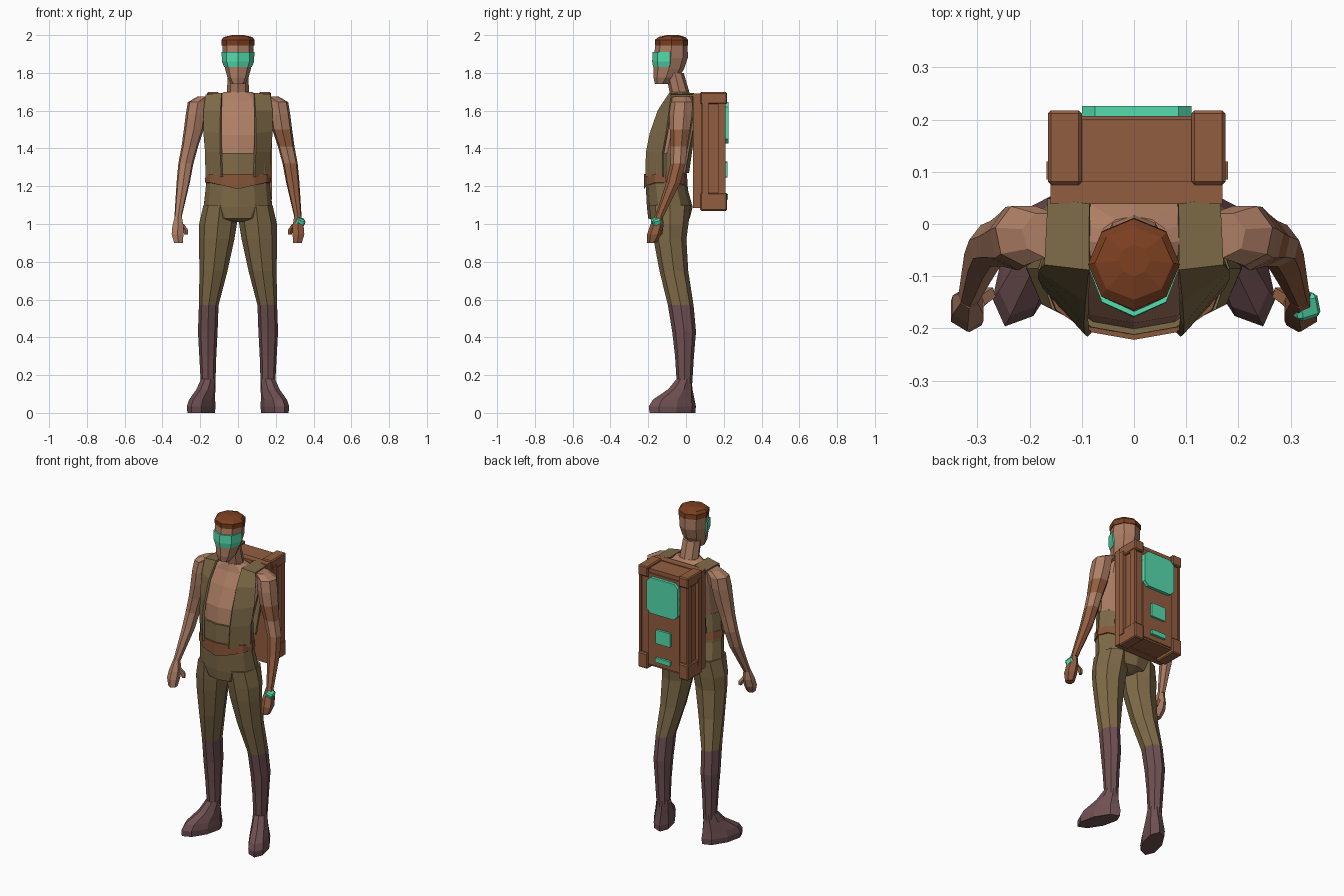
import bpy, bmesh, math
from mathutils import Matrix

if "Cube" in bpy.data.objects:
    bpy.data.objects.remove(bpy.data.objects["Cube"])

def mat(name, *c):
    m = bpy.data.materials.new(name)
    m.diffuse_color = (*c, 1)
    m.use_nodes = True
    m.node_tree.nodes["Principled BSDF"].inputs["Base Color"].default_value = m.diffuse_color
    return m

SKIN = mat("skin", .42, .21, .13)
OLIVE = mat("olive", .21, .145, .065)
BOOT = mat("boot", .16, .08, .085)
PACK = mat("pack", .29, .11, .05)
BELT = mat("belt", .25, .095, .04)
HAIR = mat("hair", .2, .05, .015)
GLOW = mat("glow", .09, .72, .42)

def finish(name, bm, mats, mirror=False):
    bmesh.ops.recalc_face_normals(bm, faces=bm.faces)
    me = bpy.data.meshes.new(name)
    bm.to_mesh(me)
    bm.free()
    for m in mats:
        me.materials.append(m)
    ob = bpy.data.objects.new(name, me)
    bpy.context.collection.objects.link(ob)
    if mirror:
        ob.modifiers.new("mirror", 'MIRROR')
    return ob

def loft(name, rings, n, mats, mirror=False, cols=None, band=None, flip=1):
    """Rings are (x, y, z, rx, ry[, turn]); vertex 0 points to the front."""
    bm = bmesh.new()
    loops = []
    for r in rings:
        x, y, z, rx, ry = r[:5]
        t = r[5] if len(r) > 5 else 0
        loop = []
        for i in range(n):
            a = 2 * math.pi * i / n
            u, v = rx * math.sin(a), -ry * math.cos(a)
            loop.append(bm.verts.new((flip * (x + u * math.cos(t) - v * math.sin(t)),
                                      y + u * math.sin(t) + v * math.cos(t), z)))
        loops.append(loop)
    for k in range(len(loops) - 1):
        for i in (cols or range(n)):
            j = (i + 1) % n
            f = bm.faces.new((loops[k][i % n], loops[k][j], loops[k + 1][j], loops[k + 1][i % n]))
            if band:
                f.material_index = band(k)
    if cols is None:
        bm.faces.new(loops[0])
        f = bm.faces.new(loops[-1])
        if band:
            f.material_index = band(len(loops) - 2)
    bmesh.ops.delete(bm, geom=[v for v in bm.verts if not v.link_faces], context='VERTS')
    return finish(name, bm, mats, mirror)

def box(name, lo, hi, m, bevel=0.0, mirror=False):
    bm = bmesh.new()
    size = [b - a for a, b in zip(lo, hi)]
    mid = [(a + b) / 2 for a, b in zip(lo, hi)]
    bmesh.ops.create_cube(bm, size=1, matrix=Matrix.Translation(mid) @ Matrix.Diagonal((*size, 1)))
    if bevel:
        bmesh.ops.bevel(bm, geom=bm.edges[:], offset=bevel, segments=1, affect='EDGES')
    return finish(name, bm, [m], mirror)

def span(z, hw, yf, yb):
    return (0, (yf + yb) / 2, z, hw, (yb - yf) / 2)

# torso: bare chest above the high trouser waist
loft("chest", [span(1.34, .152, -.205, -.005), span(1.47, .168, -.19, .03), span(1.58, .178, -.142, .05),
               span(1.655, .172, -.098, .05), span(1.70, .07, -.085, .015)], 12, [SKIN])
loft("trouser_waist", [span(1.01, .07, -.15, -.03), span(1.03, .13, -.2, .02), span(1.09, .182, -.207, .035),
                       span(1.2, .17, -.213, .005), span(1.375, .162, -.212, .0)], 12, [OLIVE])
belt = loft("belt", [span(1.185, .175, -.222, .01), span(1.265, .172, -.222, .005)], 12, [BELT])
for v in belt.data.vertices:            # buckle dips at the front centre, rises at the sides
    if v.co.z < 1.2:
        v.co.z += .035 * min(1, abs(v.co.x) / .15)

# shoulder straps: ribbon edges as inner point, outer point
ribbon = [((.085, -.212, 1.25), (.168, -.12, 1.25)), ((.09, -.208, 1.38), (.17, -.12, 1.38)),
          ((.092, -.188, 1.48), (.18, -.10, 1.49)), ((.09, -.145, 1.6), (.18, -.085, 1.6)),
          ((.085, -.085, 1.69), (.17, -.075, 1.68)), ((.085, .035, 1.69), (.165, .045, 1.68)),
          ((.08, .055, 1.58), (.15, .045, 1.58)), ((.05, .01, 1.27), (.13, -.01, 1.27))]
bm = bmesh.new()
pts = [[bm.verts.new(p) for p in pair] for pair in ribbon]
for a, b in zip(pts, pts[1:]):
    bm.faces.new((a[0], a[1], b[1], b[0]))
strap = finish("shoulder_straps", bm, [OLIVE], True)
sol = strap.modifiers.new("thickness", 'SOLIDIFY')
sol.thickness, sol.offset = .012, 0

# legs: trousers down to the knee, boots below
loft("legs", [(.095, -.085, 1.1, .088, .11), (.106, -.085, 1.0, .1, .098), (.113, -.085, .92, .094, .087),
              (.13, -.064, .75, .074, .076), (.155, -.028, .57, .052, .068), (.16, -.01, .43, .052, .063),
              (.16, -.008, .3, .045, .05), (.158, -.008, .14, .038, .04)],
     8, [OLIVE, BOOT], True, band=lambda k: int(k > 3))
loft("feet", [(.195, -.072, .0, .056, .132, .4), (.195, -.072, .035, .06, .135, .4),
              (.19, -.065, .07, .055, .12, .4), (.17, -.03, .125, .047, .07, .4),
              (.158, -.01, .18, .04, .043, .4)], 8, [BOOT], True)

# arms and hands: the +x arm is artificial from the upper arm down
ARM = [(.17, -.02, 1.675, .045, .045), (.212, -.02, 1.645, .055, .06), (.222, -.025, 1.58, .056, .064),
       (.234, -.03, 1.5, .054, .056), (.255, -.035, 1.41, .045, .046), (.276, -.04, 1.32, .041, .042),
       (.29, -.065, 1.22, .036, .04), (.317, -.14, 1.04, .02, .023)]
HAND = [(.316, -.142, 1.05, .019, .02), (.318, -.155, .99, .034, .036), (.32, -.168, .945, .036, .038),
        (.315, -.182, .9, .026, .025)]
THUMB = [(.3, -.15, 1.0, .014, .018), (.28, -.135, .97, .016, .016), (.275, -.135, .945, .01, .012)]
for side, s, m in (("left", 1, PACK), ("right", -1, SKIN)):
    loft(side + "_arm", ARM, 7, [SKIN, m], band=lambda k: int(k in (3, 5, 6)), flip=s)
    loft(side + "_hand", HAND, 6, [m], flip=s)
    loft(side + "_thumb", THUMB, 5, [m], flip=s)
# wrist screen
watch = box("wrist_screen", (-.024, -.024, -.02), (.024, .024, .02), GLOW, .008)
watch.location, watch.rotation_euler = (.328, -.157, 1.012), (.3, .35, .3)

# neck, head and hair
loft("neck", [(0, -.03, 1.64, .075, .06), (0, -.035, 1.7, .058, .052), (0, -.06, 1.8, .055, .048)], 8, [SKIN])
loft("head", [span(1.742, .035, -.165, -.085), span(1.775, .056, -.172, -.04), span(1.82, .068, -.172, -.01),
              span(1.88, .08, -.172, .01), span(1.96, .083, -.16, .008)], 8, [SKIN])
loft("hair", [span(1.945, .087, -.163, .012), span(1.975, .088, -.165, .01), span(1.99, .075, -.145, -.005),
              span(2.0, .03, -.1, -.04)], 8, [HAIR])
# wraparound visor over the front half of the face
visor = loft("visor", [span(1.83, .073, -.174, .0), span(1.86, .085, -.179, .01), span(1.91, .087, -.177, .01)],
             8, [GLOW], cols=[-2, -1, 0, 1])
visor.modifiers.new("thickness", 'SOLIDIFY').thickness = .01

# backpack: body, front frame, corner caps, side rails
box("pack_body", (-.15, .06, 1.09), (.16, .2, 1.685), PACK)
box("pack_frame", (-.16, .038, 1.085), (.17, .082, 1.69), PACK)
box("pack_spine", (-.1, .19, 1.1), (.11, .207, 1.66), PACK)
for k, (z0, z1) in enumerate(((1.07, 1.165), (1.635, 1.698))):
    for tag, x0, x1 in (("right", -.165, -.1), ("left", .11, .175)):
        box(f"pack_corner_{tag}_{k}", (x0, .075, z0), (x1, .218, z1), PACK, .006)
for tag, x0, x1 in (("right", -.168, -.14), ("left", .15, .18)):
    box(f"pack_rail_{tag}", (x0, .085, 1.13), (x1, .12, 1.66), PACK)
    box(f"pack_edge_{tag}", (x0 + .008, .17, 1.15), (x1 - .008, .21, 1.65), PACK)

# glowing back panels with clipped corners
def panel(name, hw, z0, z1, y1, clip):
    outline = [(hw - clip, z0), (hw, z0 + clip), (hw, z1 - clip), (hw - clip, z1)]
    outline += [(-x, z) for x, z in reversed(outline)]
    bm = bmesh.new()
    f = bm.faces.new([bm.verts.new((.005 + x, .19, z)) for x, z in outline])
    ext = bmesh.ops.extrude_face_region(bm, geom=[f])
    top = [v for v in ext["geom"] if isinstance(v, bmesh.types.BMVert)]
    bmesh.ops.translate(bm, verts=top, vec=(0, y1 - .19, 0))
    finish(name, bm, [GLOW])

panel("large_panel", .105, 1.425, 1.645, .226, .025)
panel("middle_panel", .05, 1.245, 1.33, .22, .004)
panel("small_panel", .05, 1.13, 1.158, .222, .003)
